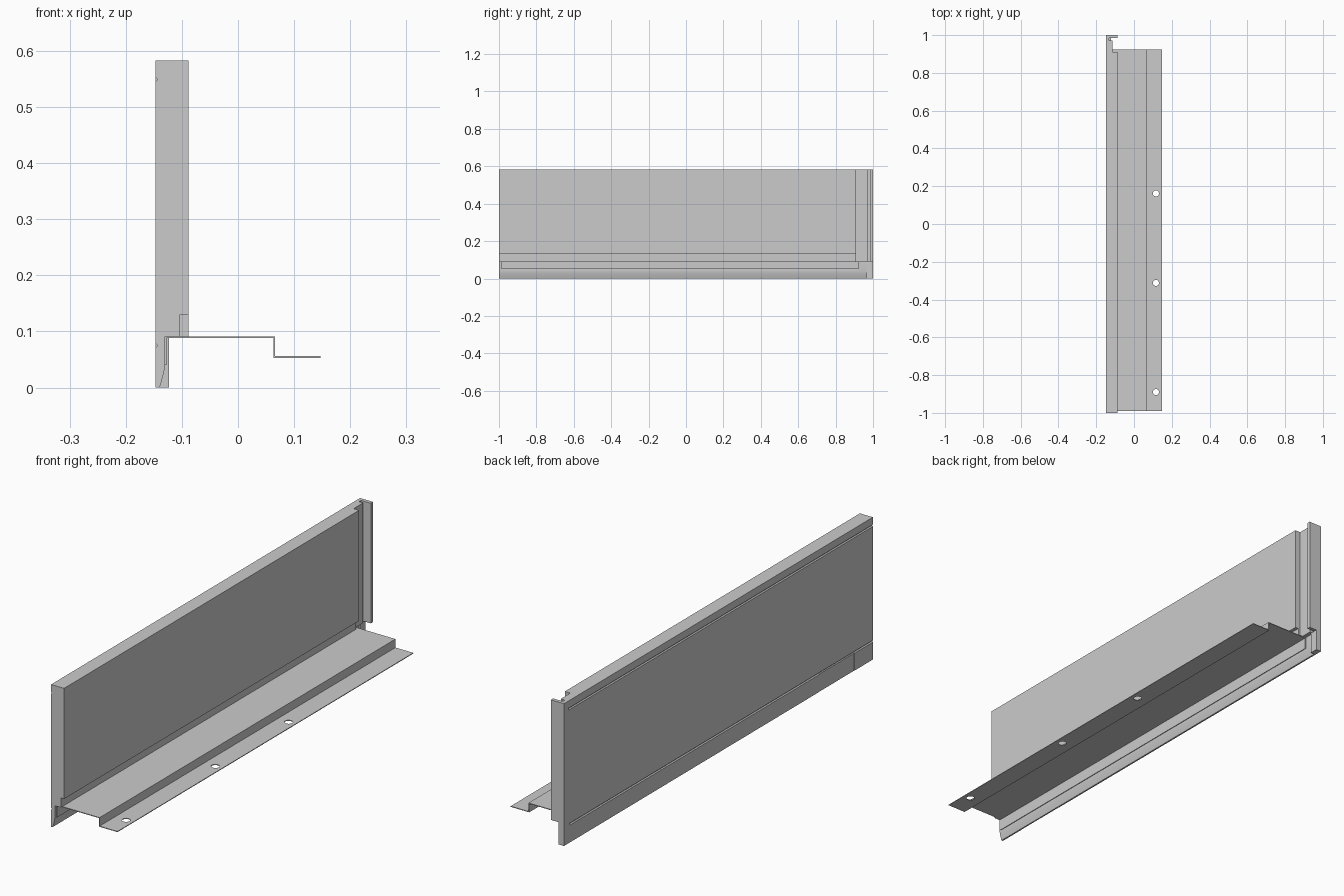
import bpy, bmesh
from mathutils import Vector

if "Cube" in bpy.data.objects:
    bpy.data.objects.remove(bpy.data.objects["Cube"])


def prism(name, pts, lo, hi, axis):
    """Extrude a profile along y (points are x,z) or along z (points are x,y)."""
    bm = bmesh.new()

    def place(p):
        return (p[0], lo, p[1]) if axis == 'y' else (p[0], p[1], lo)

    face = bm.faces.new([bm.verts.new(place(p)) for p in pts])
    out = bmesh.ops.extrude_face_region(bm, geom=[face])
    move = Vector((0, hi - lo, 0)) if axis == 'y' else Vector((0, 0, hi - lo))
    bmesh.ops.translate(bm, vec=move, verts=[g for g in out['geom'] if isinstance(g, bmesh.types.BMVert)])
    bmesh.ops.recalc_face_normals(bm, faces=bm.faces)
    mesh = bpy.data.meshes.new(name)
    bm.to_mesh(mesh)
    bm.free()
    ob = bpy.data.objects.new(name, mesh)
    bpy.context.collection.objects.link(ob)
    return ob


def rect(a0, a1, b0, b1):
    return [(a0, b0), (a1, b0), (a1, b1), (a0, b1)]


def cut(ob, cutter):
    cutter.hide_render = True
    mod = ob.modifiers.new("cut", 'BOOLEAN')
    mod.operation = 'DIFFERENCE'
    mod.solver = 'EXACT'
    mod.object = cutter
    bpy.context.view_layer.objects.active = ob
    bpy.ops.object.modifier_apply(modifier=mod.name)
    bpy.data.objects.remove(cutter)


OUT, IN = -0.147, -0.088     # outer and inner faces of the wall
TOP, SHELF = 0.583, 0.091

# Outer edge with two fine V grooves, shared by the wall and the rear channel
upper_groove = [(OUT, 0.545), (OUT + 0.004, 0.549), (OUT, 0.553), (OUT, TOP)]
lower_groove = [(OUT, 0.071), (OUT + 0.004, 0.075), (OUT, 0.079)]

# Drawer side wall with rounded lower lip
inner = [(IN, TOP), (IN, 0.13), (-0.103, 0.13), (-0.103, SHELF), (-0.13, SHELF),
         (-0.13, 0.04), (-0.132, 0.027), (-0.136, 0.012), (-0.139, 0.002), (-0.141, 0)]
side_wall = prism("side_wall", [(OUT, 0)] + lower_groove + upper_groove + inner, -1, 0.91, 'y')

# Recessed cover panel in the outer lower strip
cut(side_wall, prism("panel_cutter", rect(OUT - 0.01, OUT + 0.001, -0.88, -0.65), -0.01, 0.072, 'z'))

# Rear channel: thin web joining the wall to the end flange
prism("rear_web", [(OUT, SHELF)] + upper_groove + [(-0.113, TOP), (-0.113, SHELF)], 0.91, 0.972, 'y')
prism("rear_neck", rect(OUT, -0.132, 0.972, 0.985), SHELF, TOP, 'z')
prism("rear_flange", rect(OUT, IN, 0.985, 1.0), SHELF, TOP, 'z')

# Lower lip continued to the rear, ending in a foot block
prism("rear_lip", [(OUT, 0)] + lower_groove + [(OUT, SHELF)] + inner[4:], 0.91, 0.965, 'y')
prism("rear_foot", rect(OUT, -0.123, 0.965, 1.0), 0, SHELF, 'z')

# Bent sheet runner: shelf, step down and screw flange
t = 0.003
runner = prism("runner_sheet", [
    (-0.13, 0.04), (-0.13, SHELF), (0.066, SHELF), (0.066, 0.056), (0.147, 0.056),
    (0.147, 0.056 - t), (0.066 - t, 0.056 - t), (0.066 - t, SHELF - t),
    (-0.13 + t, SHELF - t), (-0.13 + t, 0.04)], -0.99, 0.925, 'y')

# Screw holes
for y in (0.162, -0.312, -0.89):
    bpy.ops.mesh.primitive_cylinder_add(vertices=24, radius=0.016, depth=0.03, location=(0.116, y, 0.055))
    cut(runner, bpy.context.object)

# Soft shading on the curved lip and hole rims only
bpy.ops.object.select_all(action='SELECT')
bpy.ops.object.shade_smooth_by_angle(angle=0.3)
